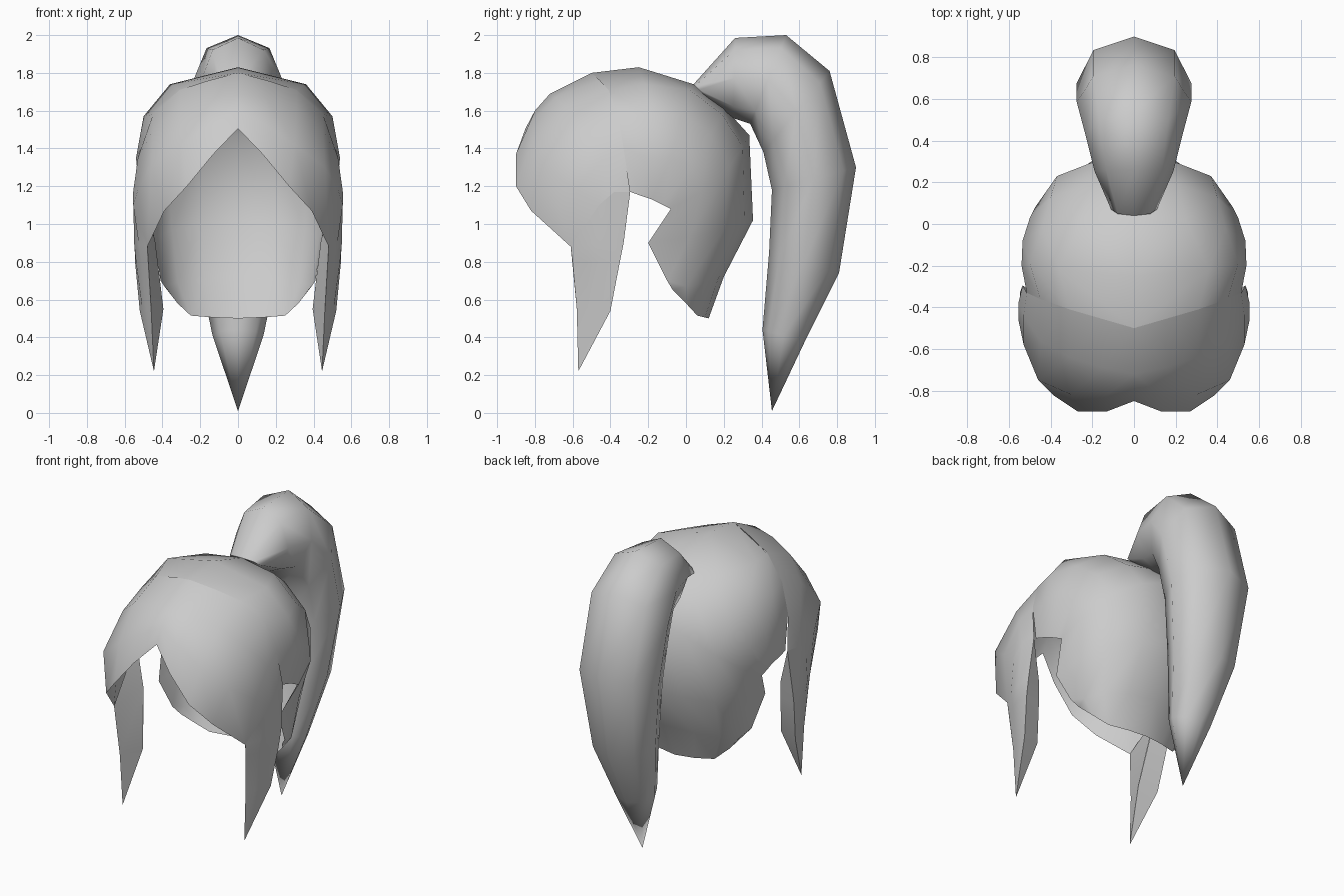
import bpy, bmesh, math
from mathutils import Vector

cube = bpy.data.objects.get("Cube")
if cube:
    bpy.data.objects.remove(cube, do_unlink=True)

# One plain grey for all the hair
grey = bpy.data.materials.new("hair grey")
grey.use_nodes = True
colour = (0.6, 0.6, 0.6, 1)
grey.diffuse_color = colour
bsdf = next(n for n in grey.node_tree.nodes if n.type == 'BSDF_PRINCIPLED')
bsdf.inputs["Base Color"].default_value = colour
bsdf.inputs["Roughness"].default_value = 0.8


def loft(bm, rows, closed=False):
    """Join successive rows of points with quads."""
    grid = [[bm.verts.new(p) for p in row] for row in rows]
    n = len(grid[0])
    for a, b in zip(grid, grid[1:]):
        for i in range(n if closed else n - 1):
            j = (i + 1) % n
            bm.faces.new((a[i], a[j], b[j], b[i]))
    return grid


def finish(name, bm, mirror=False, angle=60, outward_from=None):
    bmesh.ops.remove_doubles(bm, verts=bm.verts, dist=0.001)
    bmesh.ops.recalc_face_normals(bm, faces=bm.faces)
    # Open shells: make sure the outside faces outwards
    if outward_from:
        c = Vector(outward_from)
        score = sum(f.normal.dot(f.calc_center_median() - c) * f.calc_area() for f in bm.faces)
        if score < 0:
            bmesh.ops.reverse_faces(bm, faces=bm.faces)
    me = bpy.data.meshes.new(name)
    bm.to_mesh(me)
    bm.free()
    ob = bpy.data.objects.new(name, me)
    bpy.context.collection.objects.link(ob)
    me.materials.append(grey)
    bpy.ops.object.select_all(action='DESELECT')
    ob.select_set(True)
    bpy.context.view_layer.objects.active = ob
    if mirror:
        mod = ob.modifiers.new("mirror", 'MIRROR')
        mod.use_clip = True
        bpy.ops.object.modifier_apply(modifier=mod.name)
    bpy.ops.object.shade_smooth_by_angle(angle=math.radians(angle))
    return ob


# Back of the hair: ribs from the centre line to the side hem, front to nape
bm = bmesh.new()
loft(bm, [
    [(0, -.5, 1.8), (.31, -.41, 1.71), (.45, -.36, 1.58), (.515, -.33, 1.4), (.52, -.295, 1.17)],
    [(0, -.25, 1.83), (.36, -.22, 1.74), (.5, -.19, 1.57), (.54, -.2, 1.35), (.52, -.24, 1.15)],
    [(0, .04, 1.74), (.25, .02, 1.71), (.44, -.02, 1.58), (.535, -.08, 1.35), (.51, -.18, 1.13)],
    [(0, .2, 1.62), (.21, .19, 1.58), (.4, .13, 1.47), (.5, .03, 1.3), (.505, -.12, 1.1)],
    [(0, .335, 1.47), (.19, .30, 1.41), (.37, .23, 1.3), (.475, .08, 1.17), (.5, -.08, 1.08)],
    [(0, .355, 1.02), (.19, .31, 1.0), (.35, .2, .97), (.43, .02, .93), (.44, -.2, .9)],
    [(0, .2, .72), (.18, .17, .71), (.32, .1, .69), (.39, .0, .67), (.41, -.1, .7)],
    [(0, .12, .5), (.13, .1, .505), (.25, .06, .515), (.32, -.0, .58), (.37, -.07, .65)],
])
finish("back_hair", bm, True, 60, (0, -.1, 1.1))

# Fringe: columns from the parting ridge down to the pointed front edge
bm = bmesh.new()
loft(bm, [
    [(0, -.5, 1.8), (0, -.72, 1.69), (0, -.8, 1.6), (0, -.85, 1.505)],
    [(.155, -.455, 1.76), (.15, -.69, 1.67), (.14, -.83, 1.53), (.13, -.9, 1.37)],
    [(.31, -.41, 1.71), (.31, -.64, 1.62), (.3, -.82, 1.42), (.27, -.9, 1.2)],
    [(.45, -.36, 1.58), (.45, -.56, 1.5), (.46, -.75, 1.3), (.39, -.82, 1.07)],
    [(.515, -.33, 1.4), (.53, -.44, 1.35), (.53, -.58, 1.18), (.48, -.61, .88)],
    [(.535, -.295, 1.17), (.555, -.38, 1.17), (.555, -.46, 1.1), (.48, -.61, .88)],
])
finish("fringe", bm, True, 60, (0, -.4, 1.2))

# Side locks: three-sided tapering wedges hanging from the fringe
bm = bmesh.new()
front = [(.555, -.46, 1.1), (.48, -.61, .88), (.46, -.578, .55), (.445, -.57, .22)]
tip = front[-1]
loft(bm, [
    [(.535, -.295, 1.17), (.555, -.38, 1.17), front[0], front[0]],
    [(.548, -.33, .9), (.55, -.42, .9), (.525, -.52, .89), front[1]],
    [(.545, -.35, .8), (.54, -.43, .8), (.51, -.52, .8), (.475, -.6, .8)],
    [(.52, -.4, .54), (.505, -.46, .54), (.485, -.52, .545), front[2]],
    [tip] * 4,
])
loft(bm, [
    [(.535, -.295, 1.17), (.48, -.61, .88)],
    [(.44, -.36, .92), (.48, -.61, .88)],
    [(.395, -.43, .55), front[2]],
    [tip] * 2,
])
loft(bm, [
    [(.535, -.295, 1.17), (.535, -.295, 1.17)],
    [(.548, -.33, .9), (.44, -.36, .92)],
    [(.545, -.35, .8), (.425, -.38, .8)],
    [(.52, -.4, .54), (.395, -.43, .55)],
    [tip] * 2,
])
bmesh.ops.remove_doubles(bm, verts=bm.verts, dist=0.001)
bmesh.ops.dissolve_degenerate(bm, edges=bm.edges, dist=0.001)
finish("side_locks", bm, True, 50, (.48, -.45, .8))

# Ponytail: elliptical rings given by inner point, outer point (y, z) and half width
rings = [
    ((.10, 1.68), (.04, 1.74), .11),
    ((.25, 1.56), (.26, 1.985), .19),
    ((.34, 1.53), (.53, 2.0), .235),
    ((.41, 1.38), (.76, 1.81), .275),
    ((.455, 1.18), (.90, 1.30), .275),
    ((.44, .85), (.81, .74), .215),
    ((.405, .44), (.63, .38), .135),
    ((.455, .01), (.455, .01), 0),
]
rows = []
for inner, outer, w in rings:
    a, b = Vector((0, *inner)), Vector((0, *outer))
    mid, half = (a + b) / 2, (b - a) / 2
    rows.append([mid + half * math.cos(t) + Vector((w * math.sin(t), 0, 0))
                 for t in (math.tau * k / 8 for k in range(8))])
bm = bmesh.new()
grid = loft(bm, rows, True)
bm.faces.new(grid[0])
finish("ponytail", bm, False, 70)
